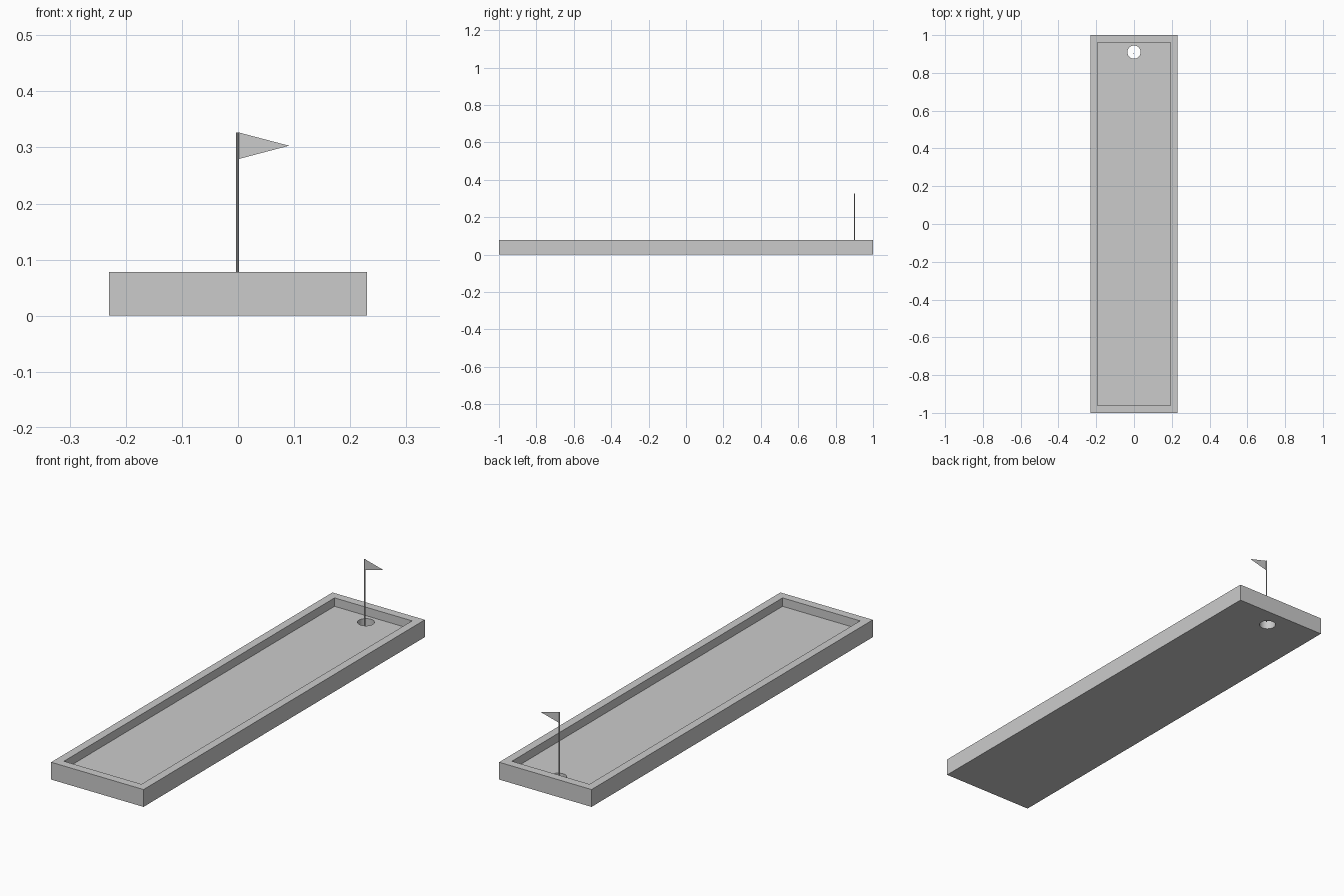
import bpy

if "Cube" in bpy.data.objects:
    bpy.data.objects.remove(bpy.data.objects["Cube"])

HOLE_Y, FLOOR_Z, RIM_Z = 0.91, 0.04, 0.078


def box(name, half_x, half_y, z0, z1):
    bpy.ops.mesh.primitive_cube_add(size=1, location=(0, 0, (z0 + z1) / 2))
    ob = bpy.context.object
    ob.name = name
    ob.scale = (2 * half_x, 2 * half_y, z1 - z0)
    bpy.ops.object.transform_apply(location=True, rotation=True, scale=True)
    return ob


def rod(name, radius, sides, x, y, z0, z1):
    bpy.ops.mesh.primitive_cylinder_add(vertices=sides, radius=radius, depth=z1 - z0,
                                        location=(x, y, (z0 + z1) / 2))
    ob = bpy.context.object
    ob.name = name
    return ob


def cut(target, cutter):
    mod = target.modifiers.new("cut", 'BOOLEAN')
    mod.operation = 'DIFFERENCE'
    mod.solver = 'EXACT'
    mod.object = cutter
    bpy.context.view_layer.objects.active = target
    bpy.ops.object.modifier_apply(modifier=mod.name)
    bpy.data.objects.remove(cutter, do_unlink=True)


# Putting lane: a tray with a raised rim and a cup hole through the floor
lane = box("putting_lane", 0.23, 1.0, 0, RIM_Z)
cut(lane, box("recess_cutter", 0.193, 0.962, FLOOR_Z, 0.2))
cut(lane, rod("hole_cutter", 0.035, 32, 0, HOLE_Y, -0.1, 0.15))
bpy.ops.object.select_all(action='DESELECT')
lane.select_set(True)
bpy.context.view_layer.objects.active = lane
bpy.ops.object.shade_smooth_by_angle()

# Flag pole standing in the hole
POLE_Y = 0.902
rod("flag_pole", 0.0025, 8, -0.001, POLE_Y, 0.02, 0.327)
bpy.ops.object.shade_smooth_by_angle()

# Thin triangular flag
mesh = bpy.data.meshes.new("flag")
mesh.from_pydata([(0, POLE_Y, 0.327), (0, POLE_Y, 0.279), (0.091, POLE_Y, 0.303)],
                 [], [(0, 1, 2)])
flag = bpy.data.objects.new("flag", mesh)
bpy.context.collection.objects.link(flag)
